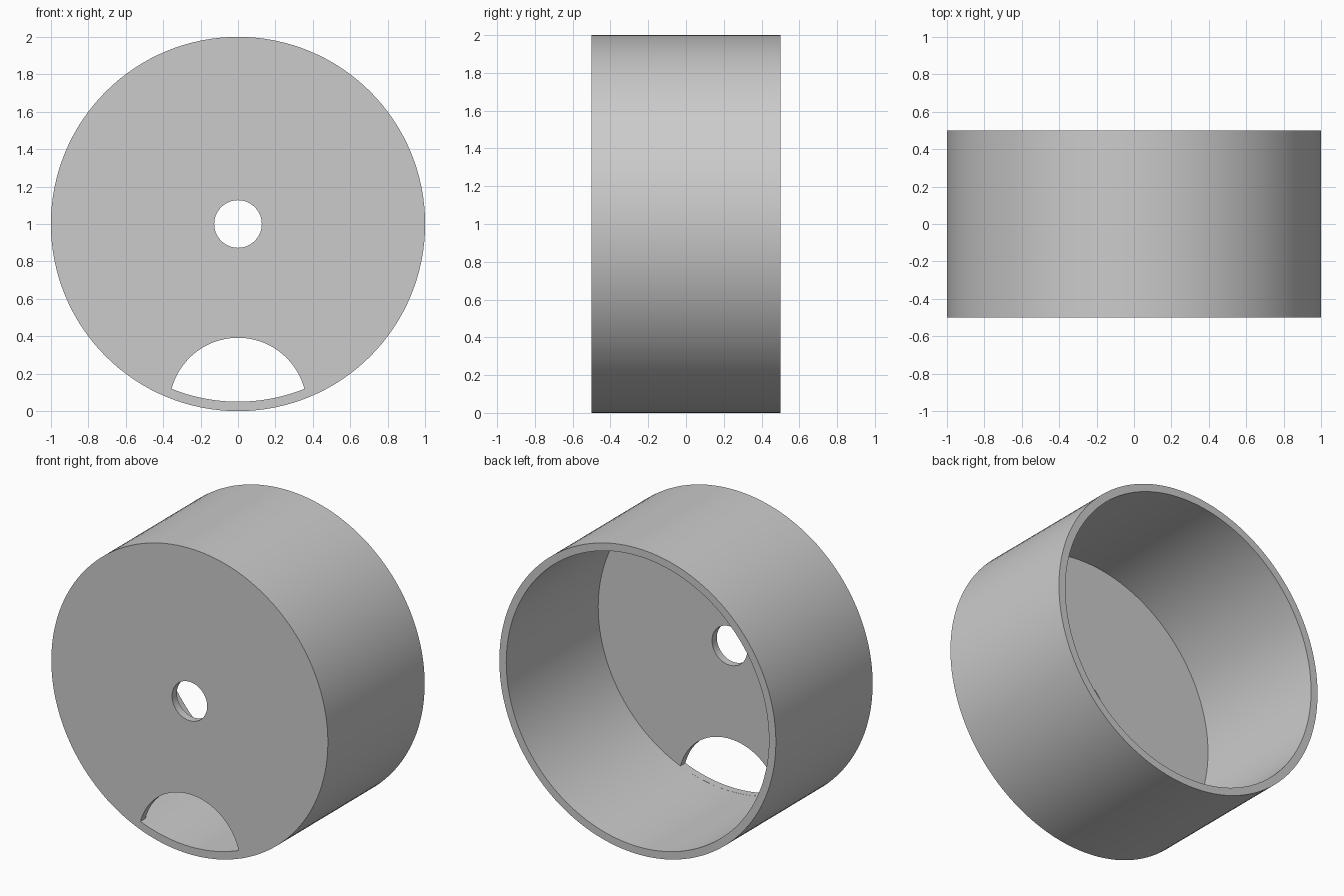
import bpy
import bmesh
from math import sin, cos, atan2, radians, tau

cube = bpy.data.objects.get("Cube")
if cube:
    bpy.data.objects.remove(cube, do_unlink=True)

RADIUS, INNER, HALF_DEPTH, FLOOR = 1.0, 0.95, 0.5, 0.05
AXIS_Z = 1.0
FRONT = -HALF_DEPTH


def arc(radius, z, start, end, steps):
    """Points on an arc in the XZ plane, both ends included."""
    return [(radius * cos(start + (end - start) * i / steps),
             z + radius * sin(start + (end - start) * i / steps))
            for i in range(steps + 1)]


def circle(radius, z, steps):
    return arc(radius, z, 0, tau, steps)[:-1]


def prism(name, outline, y0, y1):
    """Extrude an XZ outline from y0 to y1."""
    bm = bmesh.new()
    face = bm.faces.new([bm.verts.new((x, y0, z)) for x, z in outline])
    result = bmesh.ops.extrude_face_region(bm, geom=[face], use_keep_orig=True)
    verts = [g for g in result["geom"] if isinstance(g, bmesh.types.BMVert)]
    bmesh.ops.translate(bm, verts=verts, vec=(0, y1 - y0, 0))
    bmesh.ops.recalc_face_normals(bm, faces=bm.faces)
    mesh = bpy.data.meshes.new(name)
    bm.to_mesh(mesh)
    bm.free()
    obj = bpy.data.objects.new(name, mesh)
    bpy.context.collection.objects.link(obj)
    return obj


# Drum body
drum = prism("drum_shell", circle(RADIUS, AXIS_Z, 128), FRONT, HALF_DEPTH)

# Crescent outline: a round cut bounded below by the inside of the wall
cut_radius, cut_z = 0.367, 0.025
corner_x, corner_z = 0.354, 0.119
top_start = atan2(corner_z - cut_z, corner_x)
low_start = atan2(corner_z - AXIS_Z, -corner_x)
low_end = atan2(corner_z - AXIS_Z, corner_x)
crescent = arc(cut_radius, cut_z, top_start, tau / 2 - top_start, 40)
crescent += arc(INNER - 0.0005, AXIS_Z, low_start, low_end, 24)[1:-1]

# Cavity open at the back, centre hole and crescent window
cutters = [
    prism("cavity_cutter", circle(INNER, AXIS_Z, 128), FRONT + FLOOR, HALF_DEPTH + 0.1),
    prism("centre_hole_cutter", circle(0.127, AXIS_Z, 64), FRONT - 0.1, FRONT + 0.2),
    prism("window_cutter", crescent, FRONT - 0.1, FRONT + 0.2),
]
bpy.ops.object.select_all(action="DESELECT")
bpy.context.view_layer.objects.active = drum
drum.select_set(True)
for cutter in cutters:
    cutter.hide_render = True
    mod = drum.modifiers.new(cutter.name, "BOOLEAN")
    mod.operation = "DIFFERENCE"
    mod.solver = "EXACT"
    mod.object = cutter
    bpy.ops.object.modifier_apply(modifier=mod.name)
    bpy.data.objects.remove(cutter, do_unlink=True)

# Plain grey finish
grey = bpy.data.materials.new("light_grey")
grey.use_nodes = True
colour = (0.6, 0.6, 0.6, 1)
grey.diffuse_color = colour
grey.node_tree.nodes["Principled BSDF"].inputs["Base Color"].default_value = colour
drum.data.materials.clear()
drum.data.materials.append(grey)
bpy.ops.object.shade_smooth_by_angle(angle=radians(30))
